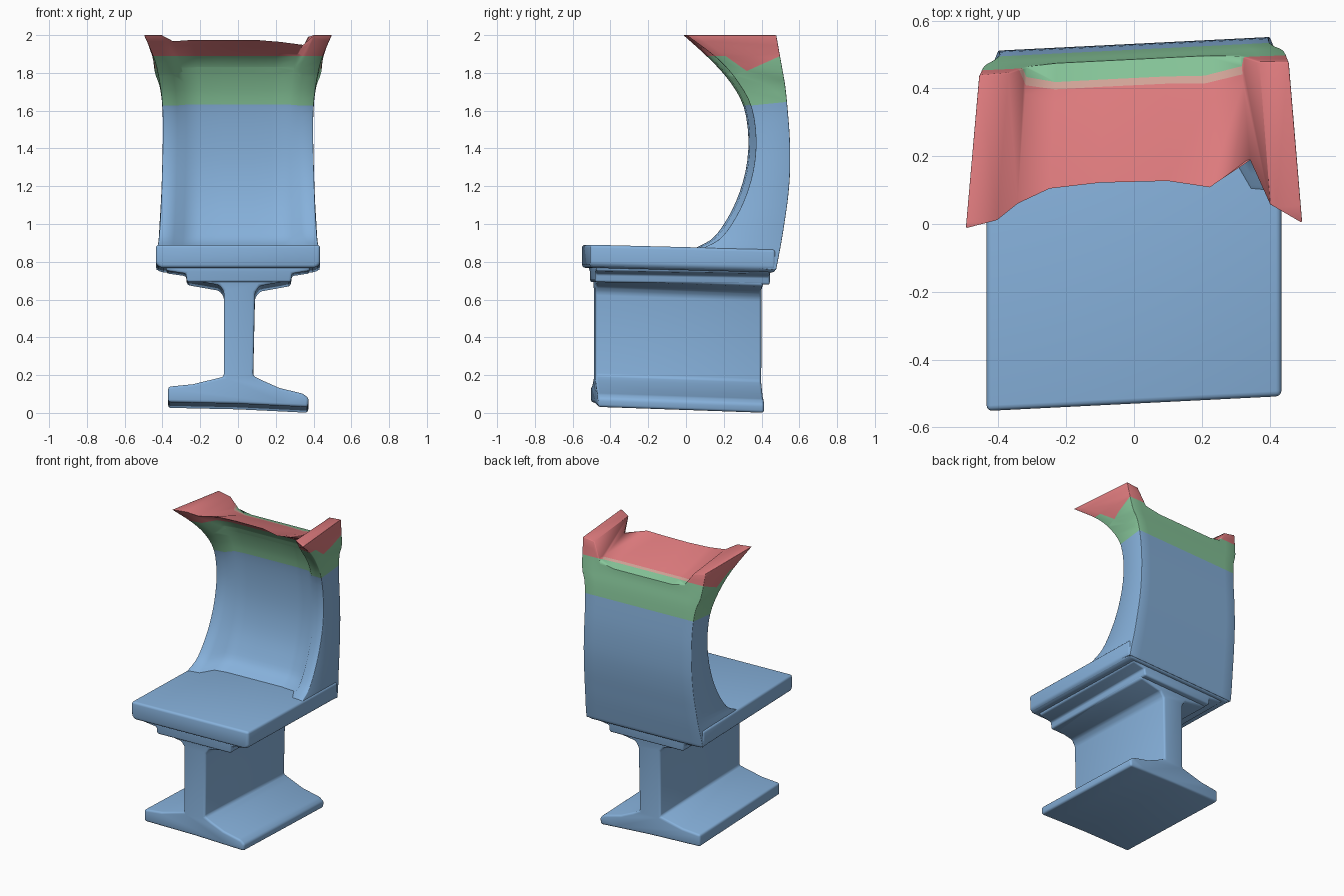
import bpy, bmesh
from mathutils import Vector

if "Cube" in bpy.data.objects:
    bpy.data.objects.remove(bpy.data.objects["Cube"])


def material(name, col):
    m = bpy.data.materials.new(name)
    m.diffuse_color = (*col, 1)
    m.use_nodes = True
    m.node_tree.nodes["Principled BSDF"].inputs["Base Color"].default_value = m.diffuse_color
    return m


BLUE = material("soft blue", (0.24, 0.44, 0.71))
GREEN = material("soft green", (0.24, 0.56, 0.32))
RED = material("soft red", (0.74, 0.20, 0.21))
TAN = material("pale tan", (0.66, 0.38, 0.32))


def finish(bm, name, mats, z_slope=0.0, smooth=0.7):
    # the whole chair is slightly skewed
    for v in bm.verts:
        v.co.z -= z_slope * v.co.y
        v.co.y += 0.05 * v.co.x
    bmesh.ops.recalc_face_normals(bm, faces=bm.faces)
    me = bpy.data.meshes.new(name)
    bm.to_mesh(me)
    bm.free()
    ob = bpy.data.objects.new(name, me)
    bpy.context.collection.objects.link(ob)
    for m in mats:
        me.materials.append(m)
    bpy.ops.object.select_all(action='DESELECT')
    ob.select_set(True)
    bpy.context.view_layer.objects.active = ob
    bpy.ops.object.shade_smooth_by_angle(angle=smooth)
    return ob


def bevel_sharp(bm, width, segments=3, angle=0.6):
    bmesh.ops.recalc_face_normals(bm, faces=bm.faces)
    sharp = [e for e in bm.edges if len(e.link_faces) == 2 and e.calc_face_angle(0) > angle]
    bmesh.ops.bevel(bm, geom=sharp, offset=width, segments=segments, profile=0.5,
                    affect='EDGES', clamp_overlap=True)


def extrude_profile(name, pts, y0, y1, width, z_slope, angle=0.3):
    bm = bmesh.new()
    face = bm.faces.new([bm.verts.new((x, y0, z)) for x, z in pts])
    new = bmesh.ops.extrude_face_region(bm, geom=[face])["geom"]
    for v in new:
        if isinstance(v, bmesh.types.BMVert):
            v.co.y = y1
    bevel_sharp(bm, width, angle=angle)
    return finish(bm, name, [BLUE], z_slope)


# Pedestal: I-shaped profile with a slightly tilted foot
extrude_profile("pedestal", [
    (-0.37, 0.04), (0.0, 0.032), (0.25, 0.02), (0.37, 0.014), (0.375, 0.06), (0.345, 0.085),
    (0.22, 0.115), (0.13, 0.155), (0.08, 0.18), (0.09, 0.62), (0.115, 0.655), (0.28, 0.685),
    (0.28, 0.74), (-0.27, 0.74), (-0.27, 0.69), (-0.10, 0.66), (-0.075, 0.63),
    (-0.075, 0.175), (-0.24, 0.135), (-0.37, 0.122)], -0.485, 0.395, 0.014, 0.035)

# Stepped bracket under the seat
extrude_profile("seat_bracket", [
    (-0.27, 0.685), (0.28, 0.685), (0.285, 0.73), (0.38, 0.745), (0.38, 0.78),
    (-0.38, 0.78), (-0.38, 0.745), (-0.275, 0.73)], -0.495, 0.43, 0.012, 0.015)

# Seat slab
extrude_profile("seat", [
    (-0.41, 0.755), (0.41, 0.755), (0.435, 0.775), (0.435, 0.877),
    (-0.435, 0.877), (-0.435, 0.775)], -0.53, 0.452, 0.018, 0.025)

# Backrest: front (y, z), back (y, z), half width, recess depth, from bottom to top
rows = [
    (0.02, 0.80, 0.455, 0.755, 0.432, 0.10), (0.06, 0.865, 0.470, 0.83, 0.428, 0.12),
    (0.15, 0.915, 0.487, 0.92, 0.42, 0.11),
    (0.215, 0.99, 0.503, 1.02, 0.414, 0.09), (0.285, 1.12, 0.520, 1.14, 0.407, 0.07),
    (0.335, 1.28, 0.531, 1.28, 0.402, 0.05), (0.35, 1.45, 0.530, 1.45, 0.398, 0.04),
    (0.325, 1.62, 0.518, 1.61, 0.400, 0.05), (0.255, 1.75, 0.505, 1.73, 0.415, 0.085),
    (0.15, 1.87, 0.490, 1.81, 0.442, 0.125)]
cols = [-1, -0.81, -0.69, -0.5, -0.2, 0.2, 0.45, 0.69, 0.81, 1]
recess = [0, 0.1, 0.88, 1, 1, 1, 1, 0.88, 0.1, 0]
front, back = [], []
for fy, fz, by, bz, w, d in rows:
    front.append([Vector((c * w, fy + d * k, fz)) for c, k in zip(cols, recess)])
    back.append([Vector((c * w, by, bz)) for c in cols])
# top rim: raised side wings and a lower wavy lip between them
lip_y = [0.01, 0.03, 0.075, 0.115, 0.125, 0.12, 0.095, 0.17, 0.035, -0.025]
lip_z = [2, 2, 1.968, 1.975, 1.975, 1.975, 1.965, 1.95, 2, 2]
rim_z = [1.97, 1.95, 1.87, 1.85, 1.85, 1.85, 1.85, 1.87, 1.99, 2]
rim_y = [0.462, 0.465, 0.48, 0.486, 0.486, 0.486, 0.486, 0.48, 0.46, 0.455]
front.append([Vector((c * 0.498, y, z)) for c, y, z in zip(cols, lip_y, lip_z)])
back.append([Vector((c * 0.457, y, z)) for c, y, z in zip(cols, rim_y, rim_z)])


def smooth_rows(grid, steps=3):
    out, n = [], len(grid)
    for i in range(n - 1):
        a, b, c, d = (grid[max(0, min(n - 1, i + k))] for k in (-1, 0, 1, 2))
        for s in range(steps):
            t = s / steps
            out.append([0.5 * (2 * q + (r - p) * t + (2 * p - 5 * q + 4 * r - u) * t ** 2
                               + (3 * q - p - 3 * r + u) * t ** 3)
                        for p, q, r, u in zip(a, b, c, d)])
    return out + [grid[-1]]


bm = bmesh.new()
F = [[bm.verts.new(p) for p in r] for r in smooth_rows(front)]
B = [[bm.verts.new(p) for p in r] for r in smooth_rows(back)]
last = len(cols) - 1
for i in range(len(F) - 1):
    for g in (F, B):
        for j in range(last):
            bm.faces.new((g[i][j], g[i][j + 1], g[i + 1][j + 1], g[i + 1][j]))
    for j in (0, last):
        bm.faces.new((F[i][j], B[i][j], B[i + 1][j], F[i + 1][j]))
for i in (0, len(F) - 1):
    for j in range(last):
        bm.faces.new((F[i][j], F[i][j + 1], B[i][j + 1], B[i][j]))
bevel_sharp(bm, 0.012, 2, 1.2)

# Colour bands cut along slanted planes
green = (Vector((0, 0.35, 1.63)), Vector((0, -0.1, 1)))
rear = (Vector((0, 0.3, 1.81)), Vector((0, -0.45, 1)))
fore = (Vector((0, 0.3, 1.81)), Vector((0, 0.7, 1)))
high = (Vector((0, 0, 1.89)), Vector((0, 0, 1)))
pale = (Vector((0, 0.3, 1.827)), Vector((0, -0.45, 1)))
for co, no in (green, rear, fore, high, pale):
    bmesh.ops.bisect_plane(bm, geom=bm.verts[:] + bm.edges[:] + bm.faces[:],
                           dist=1e-5, plane_co=co, plane_no=no)
bmesh.ops.recalc_face_normals(bm, faces=bm.faces)
bm.normal_update()
for f in bm.faces:
    m = f.calc_center_median()

    def above(cut):
        return (m - cut[0]).dot(cut[1]) > 0

    inner = f.normal.y < -0.2 and f.normal.z < 0.2 and abs(m.x) < 0.42
    if above(high) or (above(rear) and above(fore) and not inner):
        # a pale strip along the rear edge of the lip
        strip = f.normal.z > 0.5 and abs(m.x) < 0.4 and not above(pale)
        f.material_index = 3 if strip else 2
    elif above(green):
        f.material_index = 1
finish(bm, "backrest", [BLUE, GREEN, RED, TAN], smooth=1.15)
